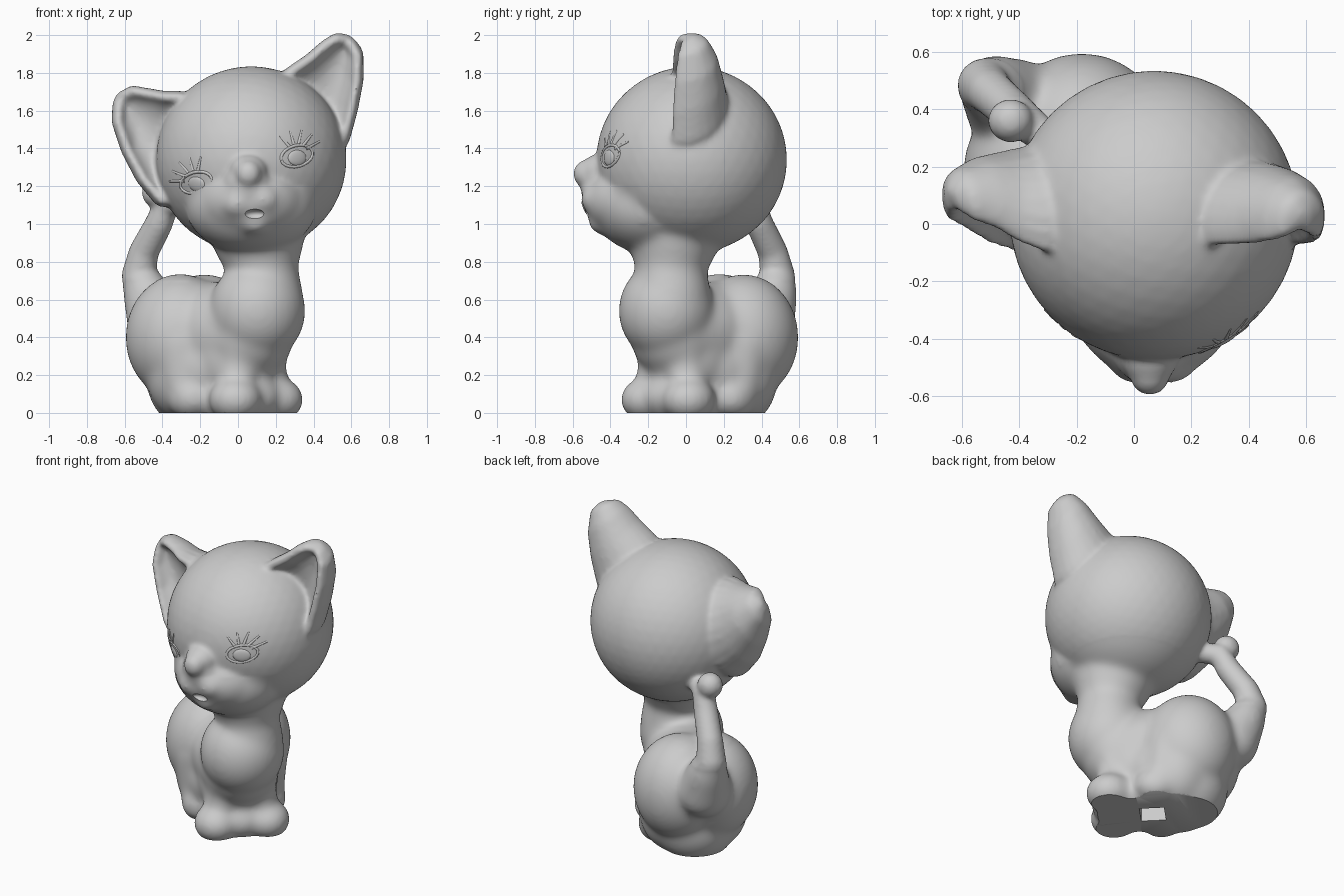
import bpy, bmesh
from math import sin, cos, pi, radians, sqrt
from mathutils import Matrix, Vector

if "Cube" in bpy.data.objects:
    bpy.data.objects.remove(bpy.data.objects["Cube"])

bm = bmesh.new()                      # rough volumes, fused later
TURN = Matrix.Rotation(radians(45), 4, 'Z')   # body sits diagonally under the head
STAY = Matrix.Identity(4)


def blob(loc, radii, turn=STAY, target=None, detail=4):
    m = turn @ Matrix.Translation(loc) @ Matrix.Diagonal((*radii, 1))
    bmesh.ops.create_icosphere(target or bm, subdivisions=detail, radius=1, matrix=m)


def limb(points, turn=STAY, steps=8):
    """Tapered round limb through (x, y, z, radius) points."""
    for p, q in zip(points, points[1:]):
        for i in range(steps + 1):
            x, y, z, r = Vector(p).lerp(Vector(q), i / steps)
            blob((x, y, z), (r, r, r), turn, detail=3)


def ear(rows, rim=0.026, steps=5, across=16):
    """Cupped ear of overlapping balls: rows of inner edge xz, outer edge xz, front y, depth."""
    for p, q in zip(rows, rows[1:]):
        for i in range(steps + (q == rows[-1])):
            px, pz, qx, qz, y, depth = (a + (b - a) * i / steps for a, b in zip(p, q))
            width = sqrt((qx - px) ** 2 + (qz - pz) ** 2)
            inset = min(rim / width, 0.5)
            for j in range(across + 1):
                arch = sin(pi * j / across)
                k = inset + (1 - 2 * inset) * (1 - cos(pi * j / across)) / 2
                r = rim + (0.26 * depth - 0.01) * arch
                blob((px + (qx - px) * k, y + rim + (0.72 * depth - rim) * arch, pz + (qz - pz) * k),
                     (min(r, rim + width * 0.15), r, min(r, rim + width * 0.15)), detail=2)


def make_object(name, mesh_bm):
    me = bpy.data.meshes.new(name)
    mesh_bm.to_mesh(me)
    mesh_bm.free()
    ob = bpy.data.objects.new(name, me)
    bpy.context.collection.objects.link(ob)
    return ob


def apply_all(ob):
    bpy.context.view_layer.objects.active = ob
    for m in list(ob.modifiers):
        bpy.ops.object.modifier_apply(modifier=m.name)


def carve(ob, cutter):
    cutter.hide_render = True
    bo = ob.modifiers.new("carve", 'BOOLEAN')
    bo.operation = 'DIFFERENCE'
    bo.object = cutter
    apply_all(ob)
    bpy.data.objects.remove(cutter)


def box_cutter(name, loc, size):
    b = bmesh.new()
    bmesh.ops.create_cube(b, size=1, matrix=Matrix.Translation(loc) @ TURN
                          @ Matrix.Diagonal((*size, 1)))
    return make_object(name, b)


# head, jaw, broad muzzle, lip lobes, chin, nose bridge and nose
blob((0.07, 0.03, 1.34), (0.505, 0.505, 0.495))
blob((0.07, -0.19, 1.10), (0.35, 0.31, 0.26))
blob((0.07, -0.30, 1.12), (0.28, 0.24, 0.20))
blob((0.05, -0.40, 1.20), (0.14, 0.16, 0.15))
blob((0.00, -0.45, 1.11), (0.10, 0.11, 0.09))
blob((0.13, -0.45, 1.13), (0.10, 0.11, 0.09))
blob((0.09, -0.43, 1.01), (0.09, 0.09, 0.07))
blob((0.055, -0.46, 1.28), (0.10, 0.10, 0.09))
blob((0.055, -0.525, 1.265), (0.07, 0.073, 0.075))

# ears
ear([(0.18, 1.74, 0.50, 1.32, -0.08, 0.30),
     (0.26, 1.82, 0.575, 1.43, -0.08, 0.30),
     (0.37, 1.895, 0.615, 1.58, -0.075, 0.27),
     (0.45, 1.965, 0.645, 1.73, -0.065, 0.23),
     (0.50, 1.995, 0.652, 1.87, -0.05, 0.17),
     (0.535, 1.985, 0.62, 1.94, -0.03, 0.10)])
ear([(-0.20, 1.65, -0.30, 1.10, -0.10, 0.37),
     (-0.30, 1.695, -0.41, 1.10, -0.10, 0.37),
     (-0.38, 1.695, -0.505, 1.21, -0.07, 0.32),
     (-0.46, 1.71, -0.59, 1.36, -0.02, 0.25),
     (-0.54, 1.725, -0.645, 1.51, 0.01, 0.18),
     (-0.585, 1.70, -0.645, 1.61, 0.04, 0.11)])

# neck, chest and torso
limb([(0.035, -0.15, 0.62, 0.215), (0.035, -0.148, 0.78, 0.185), (0.03, -0.12, 0.95, 0.25)], TURN)
blob((0, -0.145, 0.54), (0.255, 0.255, 0.27), TURN)
limb([(0, -0.08, 0.41, 0.24), (0, 0.10, 0.42, 0.275), (0, 0.30, 0.40, 0.30)], TURN)
blob((0, 0.04, 0.30), (0.25, 0.28, 0.28), TURN)
blob((0, 0.15, 0.24), (0.29, 0.25, 0.27), TURN)
blob((0, 0.03, 0.08), (0.23, 0.29, 0.17), TURN)

# rump
blob((0, 0.32, 0.16), (0.26, 0.25, 0.25), TURN)

# legs, haunches and paws on both sides
for s in (-1, 1):
    limb([(s * 0.09, -0.13, 0.48, 0.15), (s * 0.095, -0.10, 0.26, 0.115),
          (s * 0.13, -0.11, 0.10, 0.11)], TURN)
    blob((s * 0.155, -0.135, 0.07), (0.14, 0.145, 0.12), TURN)
    blob((s * 0.09, 0.34, 0.40), (0.29, 0.295, 0.335), TURN)
    blob((s * 0.13, 0.27, 0.21), (0.20, 0.21, 0.25), TURN)
    limb([(s * 0.18, 0.24, 0.36, 0.17), (s * 0.205, 0.19, 0.10, 0.11)], TURN)
    blob((s * 0.22, 0.15, 0.08), (0.10, 0.13, 0.11), TURN)

# tail with round tip, touching the back of the head
limb([(-0.42, 0.41, 0.48, 0.17), (-0.485, 0.465, 0.63, 0.125), (-0.525, 0.485, 0.73, 0.092),
      (-0.50, 0.46, 0.85, 0.08), (-0.42, 0.39, 1.0, 0.075), (-0.38, 0.36, 1.10, 0.067),
      (-0.26, 0.26, 1.12, 0.06)])
blob((-0.43, 0.36, 1.165), (0.08, 0.077, 0.08))

# fuse the volumes into one skin, blending the body and muzzle most
cat = make_object("cat_body_and_head", bm)
rm = cat.modifiers.new("fuse", 'REMESH')
rm.mode = 'VOXEL'
rm.voxel_size = 0.013
apply_all(cat)
soft = cat.vertex_groups.new(name="soft")
soft.add([v.index for v in cat.data.vertices
          if v.co.z < 0.7 or (v.co.z < 1.0 and v.co.x > -0.25)
          or (v.co.y < -0.25 and v.co.z < 1.2)], 1.0, 'REPLACE')
for name, count, group in (("soften", 14, ""), ("blend", 40, "soft")):
    sm = cat.modifiers.new(name, 'SMOOTH')
    sm.factor = 0.5
    sm.iterations = count
    sm.vertex_group = group
apply_all(cat)

# flat underside, base opening and mouth
carve(cat, box_cutter("floor_cutter", (0, 0, -0.5), (3, 3, 1)))
carve(cat, box_cutter("base_opening_cutter", (-0.08, 0.08, 0), (0.15, 0.15, 0.2)))
mouth = bmesh.new()
blob((0.09, -0.55, 1.05), (0.06, 0.05, 0.03), target=mouth)
carve(cat, make_object("mouth_cutter", mouth))


def on_face(cx, cz, a, b):
    """Point on the tilted face at (a, b) from an eye centre."""
    t = radians(15)
    x, z = cx + a * cos(t) - b * sin(t), cz + a * sin(t) + b * cos(t)
    y = 0.034 - 0.503 * sqrt(1 - ((x - 0.07) / 0.503) ** 2 - ((z - 1.34) / 0.493) ** 2)
    return Vector((x, y, z))


# closed eyes: lid bulge, lid lines and lashes
solids = [cat]
for side, s, cx, cz in (("left", -1, -0.22, 1.22), ("right", 1, 0.31, 1.36)):
    lid = bmesh.new()
    middle = on_face(cx, cz, 0, -0.01)
    turn = (Vector((0, -1, 0)).rotation_difference(middle - Vector((0.07, 0.03, 1.34)))
            .to_matrix().to_4x4())
    bmesh.ops.create_icosphere(lid, subdivisions=3, radius=1,
                               matrix=Matrix.Translation(middle) @ turn
                               @ Matrix.Diagonal((0.055, 0.012, 0.042, 1)))
    solids.append(make_object("eyelid_" + side, lid))
    cu = bpy.data.curves.new("eyelashes_" + side, 'CURVE')
    cu.dimensions = '3D'
    cu.bevel_depth = 0.010
    cu.bevel_resolution = 2
    cu.use_fill_caps = True
    strokes = [[(0.085 * cos(k), 0.055 * sin(k)) for k in (pi * i / 10 + m for i in range(11))]
               for m in (0, pi)]
    for deg in (15, 40, 65, 90, 115):
        d = radians(deg)
        strokes.append([(s * r * cos(d), r * 0.9 * sin(d) + 0.01) for r in (0.06, 0.10, 0.14)])
    for pts in strokes:
        sp = cu.splines.new('POLY')
        sp.points.add(len(pts) - 1)
        for i, (p, ab) in enumerate(zip(sp.points, pts)):
            p.co = (*on_face(cx, cz, *ab), 1)
            p.radius = 1 - 0.4 * i / (len(pts) - 1) if len(pts) == 3 else 0.9
    ob = bpy.data.objects.new("eyelashes_" + side, cu)
    bpy.context.collection.objects.link(ob)

# smooth shading
for ob in solids:
    bpy.ops.object.select_all(action='DESELECT')
    ob.select_set(True)
    bpy.context.view_layer.objects.active = ob
    bpy.ops.object.shade_smooth_by_angle(angle=radians(45))
